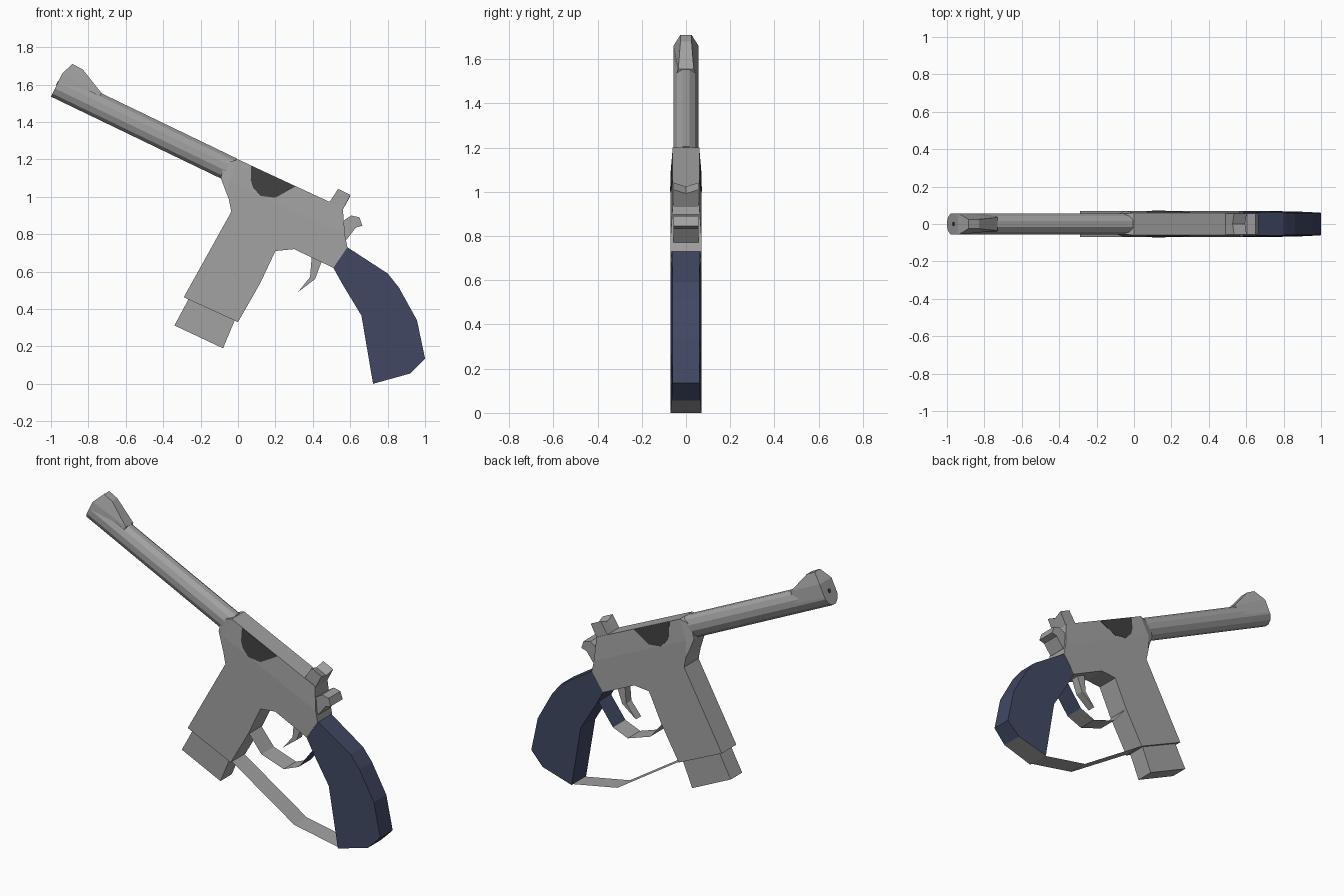
import bpy, bmesh, math

if "Cube" in bpy.data.objects:
    bpy.data.objects.remove(bpy.data.objects["Cube"])


def material(name, rgb):
    m = bpy.data.materials.new(name)
    m.diffuse_color = (*rgb, 1)
    m.use_nodes = True
    m.node_tree.nodes["Principled BSDF"].inputs["Base Color"].default_value = m.diffuse_color
    return m


STEEL = material("steel grey", (0.36, 0.36, 0.36))
NAVY = material("navy grip", (0.052, 0.064, 0.125))
DARK = material("dark grey", (0.05, 0.05, 0.05))

# Barrel frame: s runs along the barrel from the muzzle, t is perpendicular (up)
C, S = 0.901, 0.434


def tilt(s, t):
    return -1 + s * C + t * S, 1.535 - s * S + t * C


def finish(name, bm, mats):
    bmesh.ops.remove_doubles(bm, verts=bm.verts, dist=0.0005)
    bmesh.ops.recalc_face_normals(bm, faces=bm.faces)
    me = bpy.data.meshes.new(name)
    bm.to_mesh(me)
    bm.free()
    for m in mats:
        me.materials.append(m)
    ob = bpy.data.objects.new(name, me)
    bpy.context.collection.objects.link(ob)
    return ob


def add_slab(bm, pts, open_edges=(), accent=()):
    """Mirrored side profile of (x, z, half width); edges can be left open or use material 1."""
    a = [bm.verts.new((x, -w, z)) for x, z, w in pts]
    b = [bm.verts.new((x, w, z)) for x, z, w in pts]
    bm.faces.new(a)
    bm.faces.new(b[::-1])
    n = len(pts)
    for i in range(n):
        if i not in open_edges:
            j = (i + 1) % n
            f = bm.faces.new((a[i], b[i], b[j], a[j]))
            f.material_index = 1 if i in accent else 0


def slab(name, pts, mats=(STEEL,), w=None, accent=()):
    bm = bmesh.new()
    add_slab(bm, [(*p, w) if w else p for p in pts], accent=accent)
    return finish(name, bm, mats)


def strap(name, path, w, navy_segments=()):
    """Thin sheet-metal band following a side path."""
    bm = bmesh.new()
    rows = [[bm.verts.new((x, y, z)) for y in (-w, w)] for x, z in path]
    for i, (p, q) in enumerate(zip(rows, rows[1:])):
        bm.faces.new((p[0], p[1], q[1], q[0])).material_index = int(i in navy_segments)
    return finish(name, bm, (STEEL, NAVY))


def tube(name, s0, s1, t, rt, ry, sides, mat):
    """Oval cylinder lying along the barrel axis."""
    bm = bmesh.new()
    rings = []
    for s in (s0, s1):
        ring = []
        for k in range(sides):
            a = 2 * math.pi * (k + 0.5) / sides
            x, z = tilt(s, t + rt * math.cos(a))
            ring.append(bm.verts.new((x, ry * math.sin(a), z)))
        rings.append(ring)
    for k in range(sides):
        j = (k + 1) % sides
        bm.faces.new((rings[0][k], rings[0][j], rings[1][j], rings[1][k]))
    bm.faces.new(rings[0])
    bm.faces.new(rings[1])
    return finish(name, bm, (mat,))


# Barrel and bore
tube("barrel", 0, 1.04, 0.067, 0.069, 0.059, 12, STEEL)
tube("bore", -0.003, 0.003, 0.08, 0.014, 0.012, 6, DARK)

# Front sight: muzzle collar with a narrowing ramp on top
bm = bmesh.new()
collar = [(0, 0.06, 0.057), (0, 0.139, 0.057), (0.235, 0.135, 0.035), (0.235, 0.067, 0.057)]
ramp = [(0, 0.139, 0.057), (0.028, 0.208, 0.025), (0.09, 0.205, 0.025), (0.235, 0.135, 0.035)]
add_slab(bm, [(*tilt(s, t), w) for s, t, w in collar], open_edges=(1,))
add_slab(bm, [(*tilt(s, t), w) for s, t, w in ramp], open_edges=(3,))
finish("front_sight", bm, (STEEL,))

# Receiver: tapering top, tapering nose, straight lower frame with magazine well
bm = bmesh.new()
A, B, D, E = (0, 1.2, 0.06), (0.56, 0.94, 0.06), (0.572, 0.796, 0.07), (-0.05, 1.085, 0.07)
F = (-0.05, 0.99, 0.07)
add_slab(bm, [A, B, D, E], open_edges=(2, 3))
add_slab(bm, [A, E, F, (-0.062, 1.02, 0.06), (-0.092, 1.1, 0.055),
              (-0.08, 1.15, 0.055), (-0.045, 1.187, 0.055)], open_edges=(0, 1))
frame = [(0.585, 0.73), (0.51, 0.62), (0.30, 0.72), (0.20, 0.71), (0.12, 0.54),
         (0, 0.33), (-0.29, 0.463), (-0.036, 0.92)]
add_slab(bm, [E, D] + [(x, z, 0.07) for x, z in frame] + [F], open_edges=(0, 10))
finish("receiver", bm, (STEEL,))

# Ejection port panels, thin plates following the tapering receiver side
port = [(0.07, 1.165), (0.307, 1.055), (0.20, 0.995), (0.12, 1.005), (0.08, 1.05), (0.068, 1.09)]
for side, name in ((-1, "port_panel_right"), (1, "port_panel_left")):
    bm = bmesh.new()
    rings = []
    for lift in (-0.002, 0.002):
        rings.append([bm.verts.new((x, side * (0.06 + 0.072 * (1.2 - 0.464 * x - z) + lift), z))
                      for x, z in port])
    for r in rings:
        bm.faces.new(r)
    for i in range(len(port)):
        j = (i + 1) % len(port)
        bm.faces.new((rings[0][i], rings[0][j], rings[1][j], rings[1][i]))
    finish(name, bm, (DARK,))

# Magazine
slab("magazine", [(-0.255, 0.47), (-0.34, 0.312), (-0.08, 0.19), (-0.015, 0.345)], w=0.055)

# Grip: narrower at the back, metal butt underneath
slab("grip", [(0.585, 0.73, 0.064), (0.80, 0.59, 0.06), (0.86, 0.515, 0.06), (0.957, 0.34, 0.06),
              (1.0, 0.135, 0.06), (0.92, 0.055, 0.065), (0.722, 0, 0.07), (0.66, 0.365, 0.07),
              (0.56, 0.53, 0.07), (0.51, 0.62, 0.07)], (NAVY, STEEL), accent=(5,))

# Hammer and trigger
slab("hammer", [(0.56, 0.87), (0.605, 0.90), (0.65, 0.89), (0.665, 0.845), (0.63, 0.835),
                (0.58, 0.77), (0.56, 0.78)], w=0.057)
slab("trigger", [(0.395, 0.69), (0.385, 0.57), (0.32, 0.49), (0.412, 0.56), (0.45, 0.66)], w=0.025)

# Rear sight with a shallow notch: three matching cross-sections
bm = bmesh.new()
secs = []
for y, dip in ((-0.057, 0), (0, 0.018), (0.057, 0)):
    secs.append([bm.verts.new((x, y, z)) for x, z in
                 ((0.485, 0.965), (0.535 - dip * S, 1.042 - dip),
                  (0.602 - dip * S, 1.01 - dip), (0.56, 0.93))])
for p, q in zip(secs, secs[1:]):
    for i in range(4):
        j = (i + 1) % 4
        bm.faces.new((p[i], p[j], q[j], q[i]))
bm.faces.new(secs[0])
bm.faces.new(secs[-1])
finish("rear_sight", bm, (STEEL,))

# Sheet-metal trigger guard and hand guard strap
strap("trigger_guard", [(0.115, 0.535), (0.2, 0.43), (0.35, 0.38), (0.45, 0.42), (0.555, 0.56)],
      0.06, navy_segments=(3,))
strap("hand_guard", [(0, 0.333), (0.42, 0.06), (0.722, 0.002)], 0.06)
